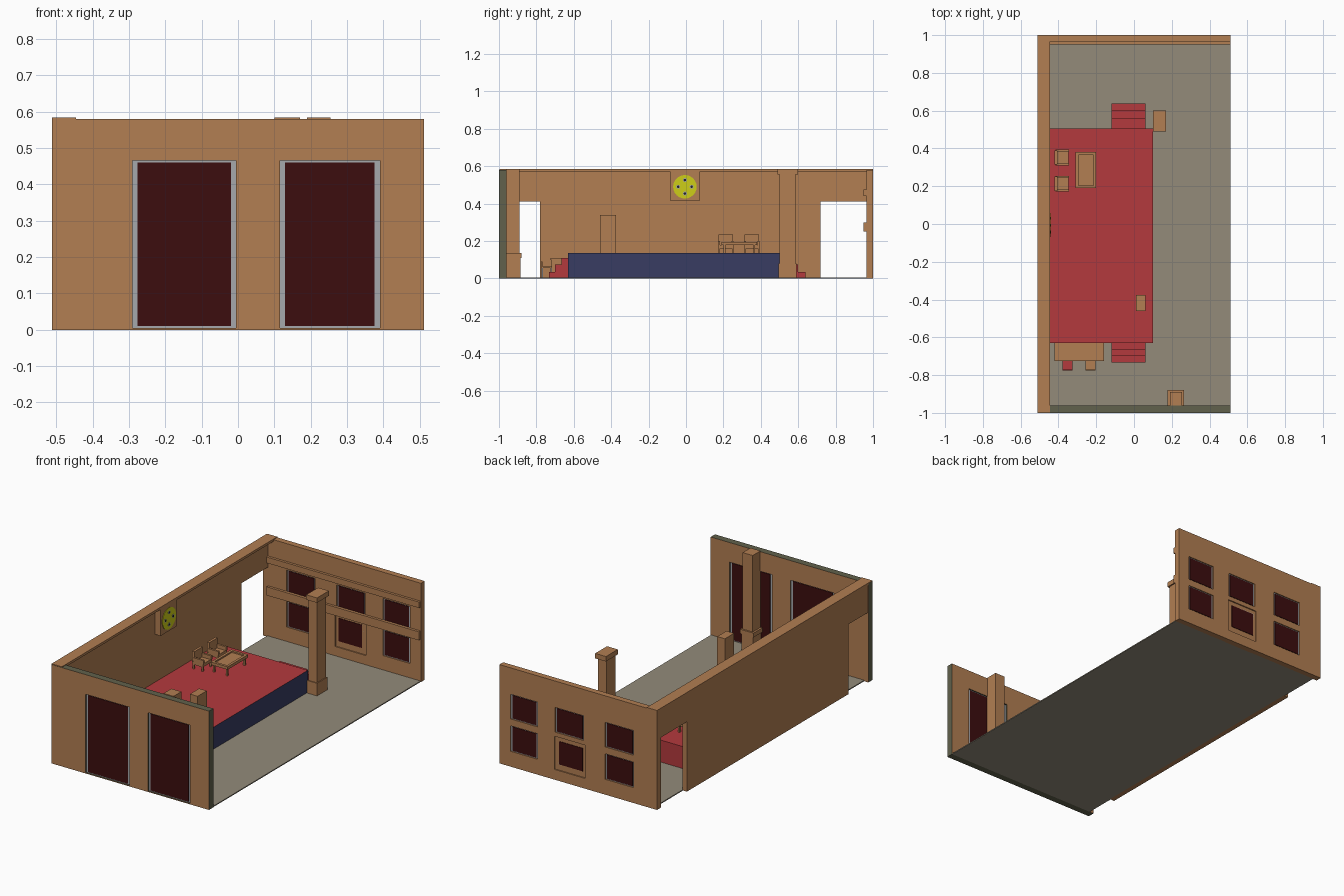
import bpy, bmesh, math
from mathutils import Matrix

if "Cube" in bpy.data.objects:
    bpy.data.objects.remove(bpy.data.objects["Cube"])


def mat(name, r, g, b):
    """Flat colour given as sRGB 0-255, stored as linear."""
    m = bpy.data.materials.new(name)
    lin = [(c / 255 / 12.92) if c / 255 < 0.04045 else ((c / 255 + 0.055) / 1.055) ** 2.4 for c in (r, g, b)]
    m.diffuse_color = (*lin, 1)
    m.use_nodes = True
    m.node_tree.nodes["Principled BSDF"].inputs["Base Color"].default_value = m.diffuse_color
    return m


TAN = mat("tan_wood", 178, 126, 82)
OLIVE = mat("olive_edge", 97, 97, 76)
FLOOR = mat("floor_grey", 147, 139, 122)
RED = mat("carpet_red", 180, 58, 61)
NAVY = mat("stage_navy", 56, 60, 98)
CURTAIN = mat("curtain_maroon", 60, 13, 14)
PALE = mat("pale_grey", 166, 168, 172)
YELLOW = mat("clock_yellow", 205, 205, 24)
BLACK = mat("mark_black", 35, 33, 30)


def finish(name, bm, *mats):
    me = bpy.data.meshes.new(name)
    bm.to_mesh(me)
    bm.free()
    ob = bpy.data.objects.new(name, me)
    for m in mats:
        me.materials.append(m)
    bpy.context.collection.objects.link(ob)
    return ob


def boxes(name, m, *bounds):
    """One object made of boxes, each (x0, x1, y0, y1, z0, z1)."""
    bm = bmesh.new()
    for x0, x1, y0, y1, z0, z1 in bounds:
        mx = Matrix.Translation(((x0 + x1) / 2, (y0 + y1) / 2, (z0 + z1) / 2)) @ \
            Matrix.Diagonal((x1 - x0, y1 - y0, z1 - z0, 1))
        bmesh.ops.create_cube(bm, size=1, matrix=mx)
    return finish(name, bm, m)


def wall(name, axis, mid, thick, u0, u1, top, holes, rim):
    """Upright sheet with rectangular holes (u0, u1, z0, z1), thickened by solidify."""
    us = sorted({u0, u1, *[v for h in holes for v in h[:2]]})
    zs = sorted({0, top, *[v for h in holes for v in h[2:]]})
    bm = bmesh.new()
    vs = {}

    def vert(u, z):
        if (u, z) not in vs:
            vs[u, z] = bm.verts.new((u, mid, z) if axis == "x" else (mid, u, z))
        return vs[u, z]

    for a, b in zip(us, us[1:]):
        for c, d in zip(zs, zs[1:]):
            cu, cz = (a + b) / 2, (c + d) / 2
            if not any(h[0] < cu < h[1] and h[2] < cz < h[3] for h in holes):
                bm.faces.new((vert(a, c), vert(b, c), vert(b, d), vert(a, d)))
    ob = finish(name, bm, TAN, rim)
    s = ob.modifiers.new("thickness", "SOLIDIFY")
    s.thickness, s.offset, s.material_offset_rim = thick, 0, 1
    return ob


def curtained(name, hole, y, margin, depth):
    """Pale pane filling a hole with a maroon curtain slightly proud of it."""
    x0, x1, z0, z1 = hole
    boxes(name + "_pane", PALE, (x0, x1, y - depth + 0.003, y + depth - 0.003, z0, z1))
    boxes(name + "_curtain", CURTAIN, (x0 + margin, x1 - margin, y - depth, y + depth, z0 + 0.005, z1 - 0.005))


# Floor
boxes("floor", FLOOR, (-0.485, 0.51, -0.962, 0.967, 0, 0.006))

# Front wall with two tall curtained openings
tall = [(-0.29, -0.005, 0.005, 0.465), (0.115, 0.39, 0.005, 0.465)]
wall("front_wall", "x", -0.98, 0.04, -0.512, 0.512, 0.58, tall, OLIVE)
for i, h in enumerate(tall):
    curtained(f"tall_window_{i}", h, -0.98, 0.014, 0.015)

# Back wall with six small windows and two inside mouldings
small = [(x0, x1, z0, z1) for x0, x1 in ((-0.36, -0.175), (-0.035, 0.15), (0.265, 0.44))
         for z0, z1 in ((0.09, 0.24), (0.28, 0.425))]
small[2] = (-0.045, 0.155, 0.06, 0.255)
wall("back_wall", "x", 0.9825, 0.035, -0.512, 0.512, 0.58, small, TAN)
for i, h in enumerate(small):
    if i == 2:  # the lower middle window sits in a recessed panel
        boxes("recessed_panel", TAN, (h[0], h[1], 0.972, 0.993, h[2], h[3]))
        h = (-0.035, 0.135, 0.09, 0.235)
    curtained(f"small_window_{i}", h, 0.9825, 0.009, 0.0135)
boxes("wall_mouldings", TAN, (-0.48, 0.51, 0.95, 0.967, 0.25, 0.30), (-0.48, 0.51, 0.95, 0.967, 0.44, 0.475))

# Left wall with two doorways and an overhanging cap
wall("left_wall", "y", -0.495, 0.03, -0.965, 0.97, 0.575,
     [(-0.965, -0.78, 0, 0.41), (0.72, 0.97, 0, 0.41)], TAN)
boxes("left_wall_cap", TAN, (-0.512, -0.445, -0.998, 1.0, 0.57, 0.584))

# Stage: red top and ends, navy long side
stage = boxes("stage", NAVY, (-0.482, 0.10, -0.63, 0.505, 0.004, 0.135))
stage.data.materials.append(RED)
for p in stage.data.polygons:
    p.material_index = int(abs(p.normal.x) < 0.5 and p.normal.z > -0.5)

# Steps at both ends of the stage
for name, edge, s in (("front_steps", -0.63, -1), ("back_steps", 0.505, 1)):
    runs = ((0.035, 0.11), (0.07, 0.075), (0.102, 0.035)) if s < 0 else \
        ((0.055, 0.11), (0.095, 0.075), (0.133, 0.035))
    boxes(name, RED, *[(-0.12, 0.06, *sorted((edge - s * 0.002, edge + s * d)), 0.004, z) for d, z in runs])

# Pillars with wider bases and caps
boxes("side_pillar", TAN, (0.108, 0.162, 0.5, 0.585, 0.004, 0.56),
      (0.1, 0.17, 0.49, 0.6, 0.555, 0.584), (0.103, 0.167, 0.495, 0.59, 0.004, 0.08))
boxes("front_pillar", TAN, (0.19, 0.255, -0.962, -0.89, 0.004, 0.584),
      (0.178, 0.265, -0.962, -0.88, 0.11, 0.135), (0.185, 0.26, -0.962, -0.885, 0.004, 0.11))

# Wall clock: box, disc and four round marks
boxes("clock_box", TAN, (-0.482, -0.445, -0.083, 0.072, 0.415, 0.57))


def disc(name, m, y, z, r, x, n=24):
    bm = bmesh.new()
    mx = Matrix.Translation((x, y, z)) @ Matrix.Rotation(math.pi / 2, 4, "Y")
    bmesh.ops.create_cone(bm, cap_ends=True, segments=n, radius1=r, radius2=r, depth=0.004, matrix=mx)
    return finish(name, bm, m)


disc("clock_face", YELLOW, -0.006, 0.49, 0.063, -0.444)
for i in range(4):
    a = i * math.pi / 2
    y, z = -0.006 + 0.036 * math.cos(a), 0.49 + 0.036 * math.sin(a)
    disc(f"clock_mark_{i}", PALE, y, z, 0.011, -0.443, 12)
    disc(f"clock_dot_{i}", BLACK, y, z, 0.007, -0.442, 8)

# Lectern on the stage
boxes("lectern", TAN, (0.01, 0.06, -0.46, -0.375, 0.133, 0.34))


def legs(x0, x1, y0, y1, z0, z1, t):
    return [(x, x + t, y, y + t, z0, z1) for x in (x0, x1 - t) for y in (y0, y1 - t)]


# Two armchairs facing a low table
for i, y in enumerate((0.213, 0.352)):
    y0, y1 = y - 0.042, y + 0.042
    boxes(f"armchair_{i}", TAN, *legs(-0.415, -0.348, y0, y1, 0.133, 0.165, 0.01),
          (-0.415, -0.348, y0, y1, 0.16, 0.178), (-0.42, -0.405, y0 + 0.004, y1 - 0.004, 0.165, 0.235),
          (-0.41, -0.345, y0, y0 + 0.012, 0.178, 0.2), (-0.41, -0.345, y1 - 0.012, y1, 0.178, 0.2))
boxes("low_table", TAN, *legs(-0.302, -0.208, 0.2, 0.37, 0.133, 0.18, 0.01),
      (-0.305, -0.205, 0.195, 0.375, 0.178, 0.187),
      (-0.31, -0.295, 0.19, 0.38, 0.178, 0.195), (-0.215, -0.2, 0.19, 0.38, 0.178, 0.195),
      (-0.296, -0.214, 0.19, 0.205, 0.178, 0.195), (-0.296, -0.214, 0.365, 0.38, 0.178, 0.195))

# Desk beside the stage with two grey-legged chairs
boxes("desk", TAN, (-0.42, -0.16, -0.725, -0.625, 0.098, 0.11),
      (-0.415, -0.403, -0.72, -0.632, 0.004, 0.1), (-0.177, -0.165, -0.72, -0.632, 0.004, 0.1),
      (-0.41, -0.17, -0.645, -0.632, 0.004, 0.1))
for name, m, x0 in (("red_chair", RED, -0.378), ("tan_chair", TAN, -0.256)):
    x1 = x0 + 0.052
    boxes(name + "_seat", m, (x0, x1, -0.772, -0.715, 0.055, 0.064), (x0, x1, -0.775, -0.767, 0.06, 0.09))
    boxes(name + "_legs", PALE, *legs(x0 + 0.002, x1 - 0.002, -0.772, -0.718, 0.004, 0.057, 0.007))
